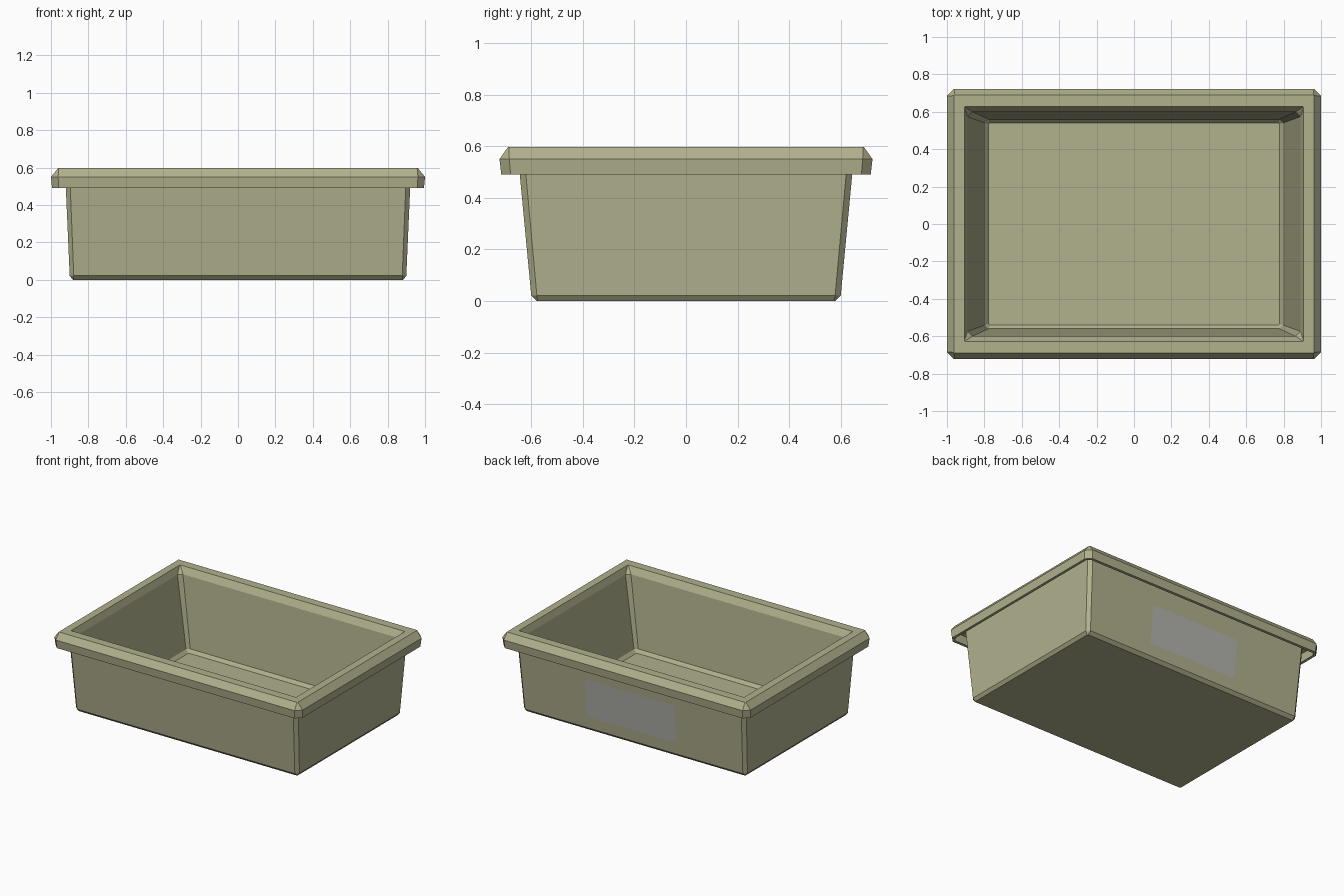
import bpy, bmesh

if "Cube" in bpy.data.objects:
    bpy.data.objects.remove(bpy.data.objects["Cube"])

def material(name, rgb):
    m = bpy.data.materials.new(name)
    m.diffuse_color = (*rgb, 1)
    m.use_nodes = True
    m.node_tree.nodes["Principled BSDF"].inputs["Base Color"].default_value = m.diffuse_color
    return m

def make_object(name, bm, mat):
    bmesh.ops.recalc_face_normals(bm, faces=bm.faces)
    mesh = bpy.data.meshes.new(name)
    bm.to_mesh(mesh)
    bm.free()
    mesh.materials.append(mat)
    ob = bpy.data.objects.new(name, mesh)
    bpy.context.collection.objects.link(ob)
    return ob

def ring(bm, hx, hy, z, c):
    """Rectangle with clipped corners: half sizes, height, corner cut."""
    pts = []
    for sx, sy in ((1, 1), (-1, 1), (-1, -1), (1, -1)):
        pair = [(sx * hx, sy * (hy - c), z), (sx * (hx - c), sy * hy, z)]
        pts += pair if sx * sy > 0 else pair[::-1]
    return [bm.verts.new(p) for p in pts]

# Tray: one continuous loft from the underside, round the rim, to the inner floor
rings = [
    (0.883, 0.578, 0.00, 0.004),   # underside
    (0.900, 0.600, 0.022, 0.022),  # foot chamfer
    (0.923, 0.650, 0.55, 0.024),   # outer wall
    (0.972, 0.692, 0.55, 0.020),   # hollow under the rim
    (0.975, 0.695, 0.49, 0.020),   # lip inside
    (0.994, 0.716, 0.49, 0.036),   # lip bottom
    (1.000, 0.723, 0.55, 0.038),   # rim outside
    (0.962, 0.690, 0.597, 0.004),  # rim top, outer edge
    (0.907, 0.627, 0.597, 0.003),  # rim top, inner edge
    (0.890, 0.600, 0.55, 0.026),   # inner chamfer
    (0.797, 0.560, 0.045, 0.020),  # inner wall
    (0.777, 0.540, 0.022, 0.006),  # inner floor
]
bm = bmesh.new()
loops = [ring(bm, *r) for r in rings]
for a, b in zip(loops, loops[1:]):
    for i in range(8):
        j = (i + 1) % 8
        bm.faces.new((a[i], a[j], b[j], b[i]))
bm.faces.new(loops[0])
bm.faces.new(loops[-1])
make_object("tray", bm, material("olive plastic", (0.44, 0.44, 0.27)))

# Blank label lying on the sloped back wall
def wall_y(z):
    return 0.600 + 0.050 * (z - 0.022) / 0.528 + 0.003

bm = bmesh.new()
bm.faces.new([bm.verts.new((x, wall_y(z), z)) for x, z in
              ((0.37, 0.11), (-0.35, 0.11), (-0.35, 0.39), (0.37, 0.39))])
label = make_object("back_label", bm, material("label grey", (0.45, 0.45, 0.42)))
# Face the label away from the tray
if label.data.polygons[0].normal.y < 0:
    label.data.flip_normals()
